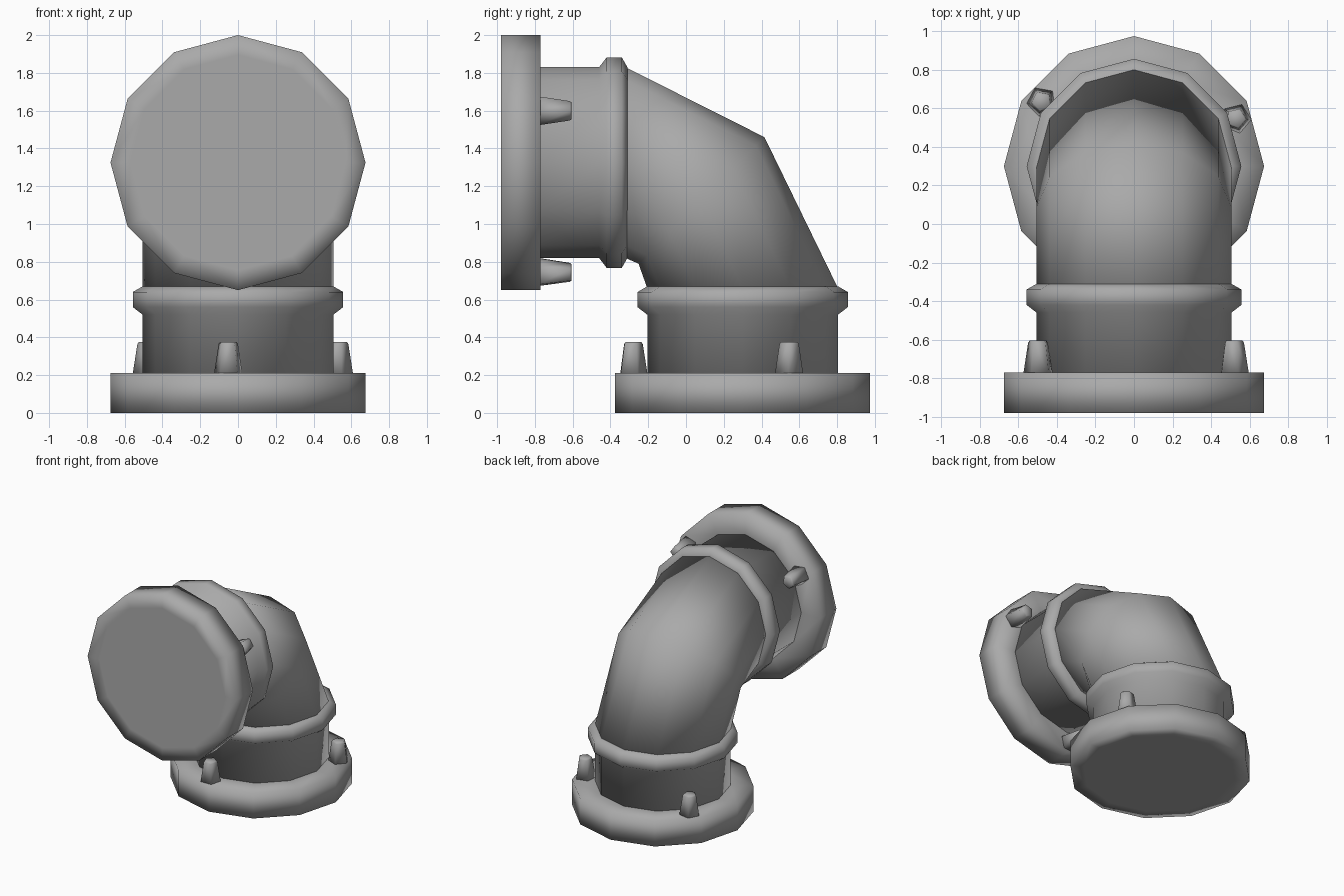
import bpy
import bmesh
from math import cos, sin, radians, tau
from mathutils import Vector

cube = bpy.data.objects.get("Cube")
if cube:
    bpy.data.objects.remove(cube, do_unlink=True)

SIDES = 12
BASE = Vector((0, 0.30, 0))        # axis of the upright end
MOUTH = Vector((0, -0.98, 1.325))  # axis of the forward end

metal = bpy.data.materials.new("grey metal")
metal.use_nodes = True
grey = (0.4, 0.4, 0.4, 1)
metal.diffuse_color = grey
metal.node_tree.nodes["Principled BSDF"].inputs["Base Color"].default_value = grey


def upright(x, v, h):
    return BASE + Vector((x, v, h))


def forward(x, v, h):
    return MOUTH + Vector((x, h, v))


def loft(name, rings, caps=True):
    """Skin a list of equal point rings into one smooth object."""
    bm = bmesh.new()
    loops = [[bm.verts.new(p) for p in ring] for ring in rings]
    n = len(loops[0])
    for a, b in zip(loops, loops[1:]):
        for i in range(n):
            j = (i + 1) % n
            bm.faces.new((a[i], a[j], b[j], b[i]))
    if caps:
        bm.faces.new(loops[0][::-1])
        bm.faces.new(loops[-1])
    bmesh.ops.recalc_face_normals(bm, faces=bm.faces)
    mesh = bpy.data.meshes.new(name)
    bm.to_mesh(mesh)
    bm.free()
    mesh.shade_smooth()
    mesh.materials.append(metal)
    obj = bpy.data.objects.new(name, mesh)
    bpy.context.collection.objects.link(obj)
    return obj


def ring(place, radius, h, sides=SIDES, turn=0.0, cx=0.0, cv=0.0):
    angles = [turn + tau * i / sides for i in range(sides)]
    return [place(cx + radius * cos(a), cv + radius * sin(a), h) for a in angles]


# Profiles as (radius, distance along the axis)
FLANGE = [(0.57, 0), (0.675, 0), (0.675, 0.21), (0.505, 0.21)]
COLLAR = [(0.505, 0.20), (0.505, 0.52), (0.557, 0.56), (0.557, 0.64), (0.505, 0.67)]


def pipe_end(prefix, place, first_bolt):
    loft(prefix + "_flange", [ring(place, r, h) for r, h in FLANGE])
    loft(prefix + "_collar", [ring(place, r, h) for r, h in COLLAR])
    # Three tapered five-sided bolts behind each flange
    for k in range(3):
        a = radians(first_bolt + 120 * k)
        cx, cv = 0.585 * cos(a), 0.585 * sin(a)
        sections = [(0.08, 0.20), (0.054, 0.365), (0.046, 0.375)]
        loft(f"{prefix}_bolt_{k + 1}",
             [ring(place, r, h, 5, a + radians(43), cx, cv) for r, h in sections])


pipe_end("base", upright, 25)
pipe_end("mouth", forward, 28)


# Elbow with a single mitre section between the two collars
def mitre(x, v, h):
    return Vector((x, 0.082 + 0.66 * v, 1.125 + 0.663 * v))


loft("elbow", [ring(upright, 0.505, 0.66), ring(mitre, 0.505, 0),
               ring(forward, 0.505, 0.66)])
